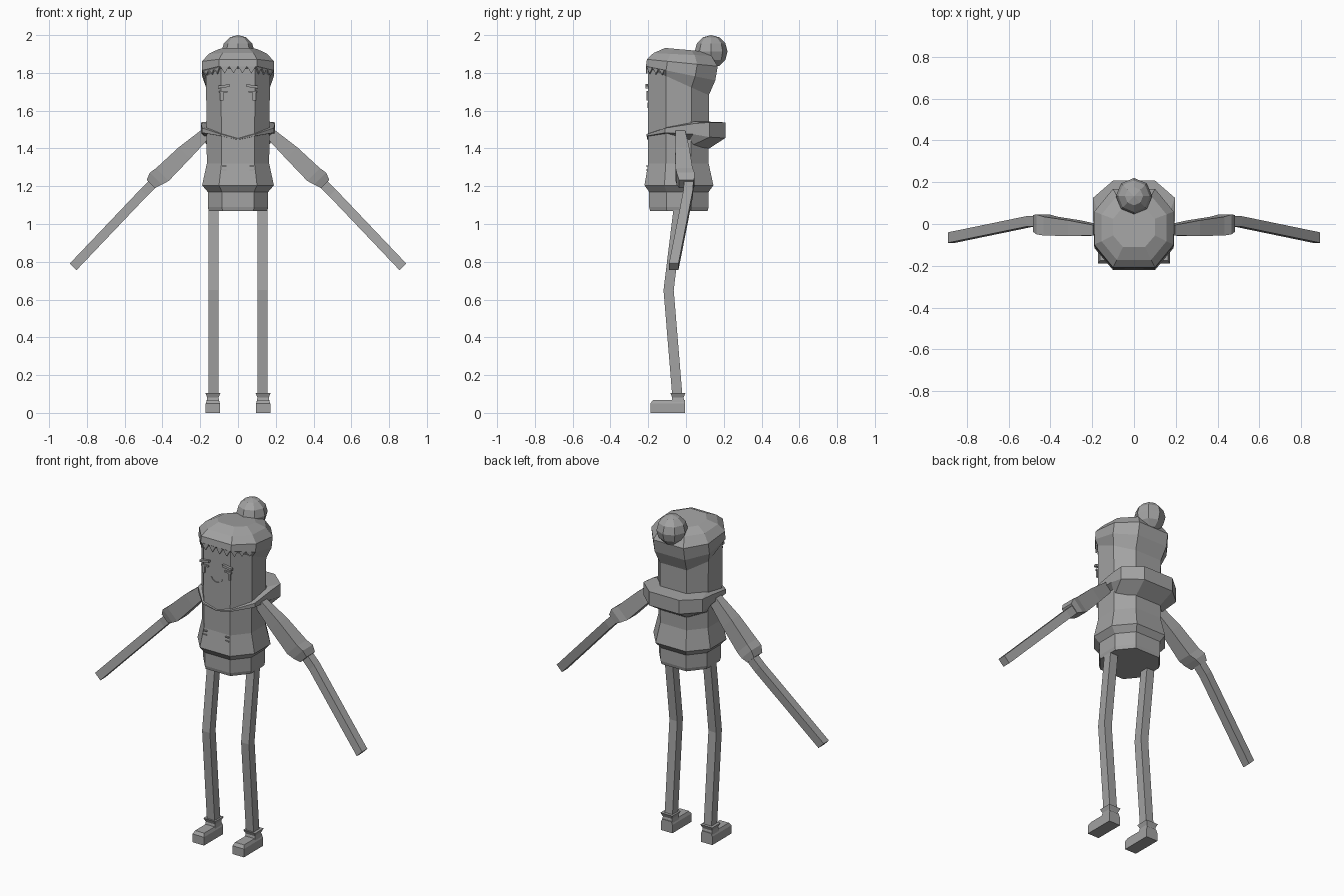
import bpy, bmesh, math
from mathutils import Vector

if "Cube" in bpy.data.objects:
    bpy.data.objects.remove(bpy.data.objects["Cube"])

grey = bpy.data.materials.new("mid_grey")
grey.diffuse_color = (0.36, 0.36, 0.36, 1)
grey.use_nodes = True
grey.node_tree.nodes["Principled BSDF"].inputs["Base Color"].default_value = grey.diffuse_color


def finish(name, bm):
    bmesh.ops.recalc_face_normals(bm, faces=bm.faces)
    mesh = bpy.data.meshes.new(name)
    bm.to_mesh(mesh)
    bm.free()
    mesh.materials.append(grey)
    ob = bpy.data.objects.new(name, mesh)
    bpy.context.collection.objects.link(ob)
    return ob


def loft(name, rings, loop=False):
    """Skin a list of equal-length point rings; cap the ends unless looped."""
    bm = bmesh.new()
    vs = [[bm.verts.new(p) for p in r] for r in rings]
    n = len(vs[0])
    pairs = list(zip(vs, vs[1:]))
    if loop:
        pairs.append((vs[-1], vs[0]))
    else:
        bm.faces.new(vs[0])
        bm.faces.new(vs[-1])
    for a, b in pairs:
        for i in range(n):
            j = (i + 1) % n
            bm.faces.new((a[i], a[j], b[j], b[i]))
    return finish(name, bm)


def octagon(hx, y0, y1, z_front, z_back):
    """Chamfered ring whose height slopes from front to back."""
    cy, hy = (y0 + y1) / 2, (y1 - y0) / 2
    a, b = hx * 0.53, hy * 0.42
    pts = [(-a, -hy), (a, -hy), (hx, -b), (hx, b), (a, hy), (-a, hy), (-hx, b), (-hx, -b)]
    return [(x, cy + y, z_front + (z_back - z_front) * (y + hy) / (2 * hy)) for x, y in pts]


def box(name, x, y, z, tilt=0.0):
    """Box from ranges, optionally sheared so z rises with x."""
    xm = sum(x) / 2
    return loft(name, [[(px, py, pz + tilt * (px - xm)) for px, py in
                        ((x[0], y[0]), (x[1], y[0]), (x[1], y[1]), (x[0], y[1]))] for pz in z])


def limb(name, stations, s):
    """Four-sided arm: (x, y, z, width across, depth in y) per station."""
    d = math.sqrt(0.5)
    rings = []
    for x, y, z, w, dep in stations:
        rings.append([(s * (x + u * w / 2 * d), y + v * dep / 2, z + u * w / 2 * d)
                      for u, v in ((-1, -1), (1, -1), (1, 1), (-1, 1))])
    return loft(name, rings)


# body with a flared hip
loft("body", [octagon(hx, y0, y1, z, z) for hx, y0, y1, z in (
    (0.155, -0.19, 0.115, 1.07), (0.16, -0.195, 0.12, 1.09), (0.16, -0.195, 0.12, 1.17),
    (0.19, -0.22, 0.145, 1.205), (0.165, -0.2, 0.12, 1.32), (0.17, -0.2, 0.122, 1.86))])

# hair cap, lower at the back
loft("hair", [octagon(*r) for r in (
    (0.168, -0.198, 0.12, 1.82, 1.68), (0.19, -0.212, 0.155, 1.835, 1.76),
    (0.19, -0.207, 0.168, 1.872, 1.835), (0.155, -0.172, 0.135, 1.905, 1.89),
    (0.10, -0.11, 0.08, 1.932, 1.915))])

# zigzag fringe along the front and front corners
rim = octagon(0.178, -0.207, 0.13, 1.835, 1.80)
for label, i, j, teeth in (("front", 0, 1, 4), ("right", 1, 2, 3), ("left", 7, 0, 3)):
    a, b = Vector(rim[i]), Vector(rim[j])
    out = (b - a).cross(Vector((0, 0, 1))).normalized() * 0.004
    bm = bmesh.new()
    for k in range(teeth):
        p, q = a.lerp(b, k / teeth), a.lerp(b, (k + 1) / teeth)
        tri = [p, q, (p + q) / 2 - Vector((0, 0, 0.038))]
        f = [bm.verts.new(v + out) for v in tri]
        r = [bm.verts.new(v - out) for v in tri]
        bm.faces.new(f)
        bm.faces.new(r[::-1])
        for m in range(3):
            n = (m + 1) % 3
            bm.faces.new((f[m], r[m], r[n], f[n]))
    finish("fringe_" + label, bm)

# hair bun
bm = bmesh.new()
bmesh.ops.create_uvsphere(bm, u_segments=8, v_segments=6, radius=0.087)
for v in bm.verts:
    v.co += Vector((0, 0.133, 1.913))
finish("hair_bun", bm)

# collar: thin at the front, a thick roll at the back
# inner x, inner y, outer x, outer y, inner bottom, outer bottom, top
half = [(0, -0.195, 0, -0.207, 1.445, 1.447, 1.455),
        (0.085, -0.195, 0.092, -0.208, 1.464, 1.466, 1.48),
        (0.165, -0.10, 0.19, -0.11, 1.478, 1.483, 1.512),
        (0.165, 0.02, 0.196, 0.04, 1.445, 1.475, 1.535),
        (0.165, 0.04, 0.196, 0.125, 1.42, 1.46, 1.542),
        (0.085, 0.115, 0.10, 0.208, 1.395, 1.455, 1.542)]
path = half + [(-p[0], p[1], -p[2]) + p[3:] for p in half[:0:-1]]
loft("collar", [[(ix, iy, bi), (ox, oy, bo), (ox, oy, t - 0.004), (ix, iy, t)]
                for ix, iy, ox, oy, bi, bo, t in path], loop=True)

for s, side in ((1, "right"), (-1, "left")):
    # sleeve swelling to the elbow, then a thin forearm
    limb("sleeve_" + side, [(0.175, -0.03, 1.475, 0.06, 0.05), (0.285, -0.02, 1.375, 0.085, 0.075),
                            (0.40, -0.01, 1.262, 0.095, 0.09), (0.435, -0.002, 1.24, 0.09, 0.095),
                            (0.462, 0.003, 1.212, 0.06, 0.08)], s)
    limb("forearm_" + side, [(0.44, 0.015, 1.225, 0.05, 0.05), (0.50, 0.012, 1.165, 0.05, 0.05),
                             (0.873, -0.065, 0.773, 0.05, 0.05)], s)
    # slightly bent leg
    loft("leg_" + side, [[(s * (0.13 + u * 0.026), y + v * 0.027, z)
                          for u, v in ((-1, -1), (1, -1), (1, 1), (-1, 1))]
                         for y, z in ((-0.038, 1.09), (-0.092, 0.65), (-0.045, 0.08))])
    # shoe and flared ankle cuff
    loft("shoe_" + side, [[(s * (0.133 + u * w), y, z) for u, y in
                           ((-1, y0), (1, y0), (1, -0.006), (-1, -0.006))]
                          for w, y0, z in ((0.038, -0.188, 0), (0.038, -0.188, 0.05),
                                           (0.03, -0.175, 0.068))])
    loft("ankle_cuff_" + side, [[(s * (0.133 + u * w), -0.043 + v * w, z)
                                 for u, v in ((-1, -1), (1, -1), (1, 1), (-1, 1))]
                                for w, z in ((0.036, 0.05), (0.03, 0.082), (0.04, 0.105))])
    # face and pocket details
    y = (-0.209, -0.2)
    x = lambda a, b: tuple(sorted((s * a, s * b)))
    box("brow_" + side, x(0.045, 0.105), (-0.215, -0.198), (1.722, 1.736), tilt=-0.15 * s)
    box("lash_" + side, x(0.055, 0.1), y, (1.695, 1.705))
    box("eye_" + side, x(0.078, 0.094), y, (1.655, 1.7))
    for z in (1.282, 1.305):
        box("pocket_trim_" + side, x(0.062, 0.085), (-0.213, -0.2), (z, z + 0.006))

# smile strip
rings = []
for k in range(7):
    t = math.radians(200 + k * 140 / 6)
    rings.append([(r * math.cos(t), yy, 1.655 + r * math.sin(t))
                  for r, yy in ((0.036, -0.204), (0.041, -0.204), (0.041, -0.198), (0.036, -0.198))])
loft("smile", rings)
